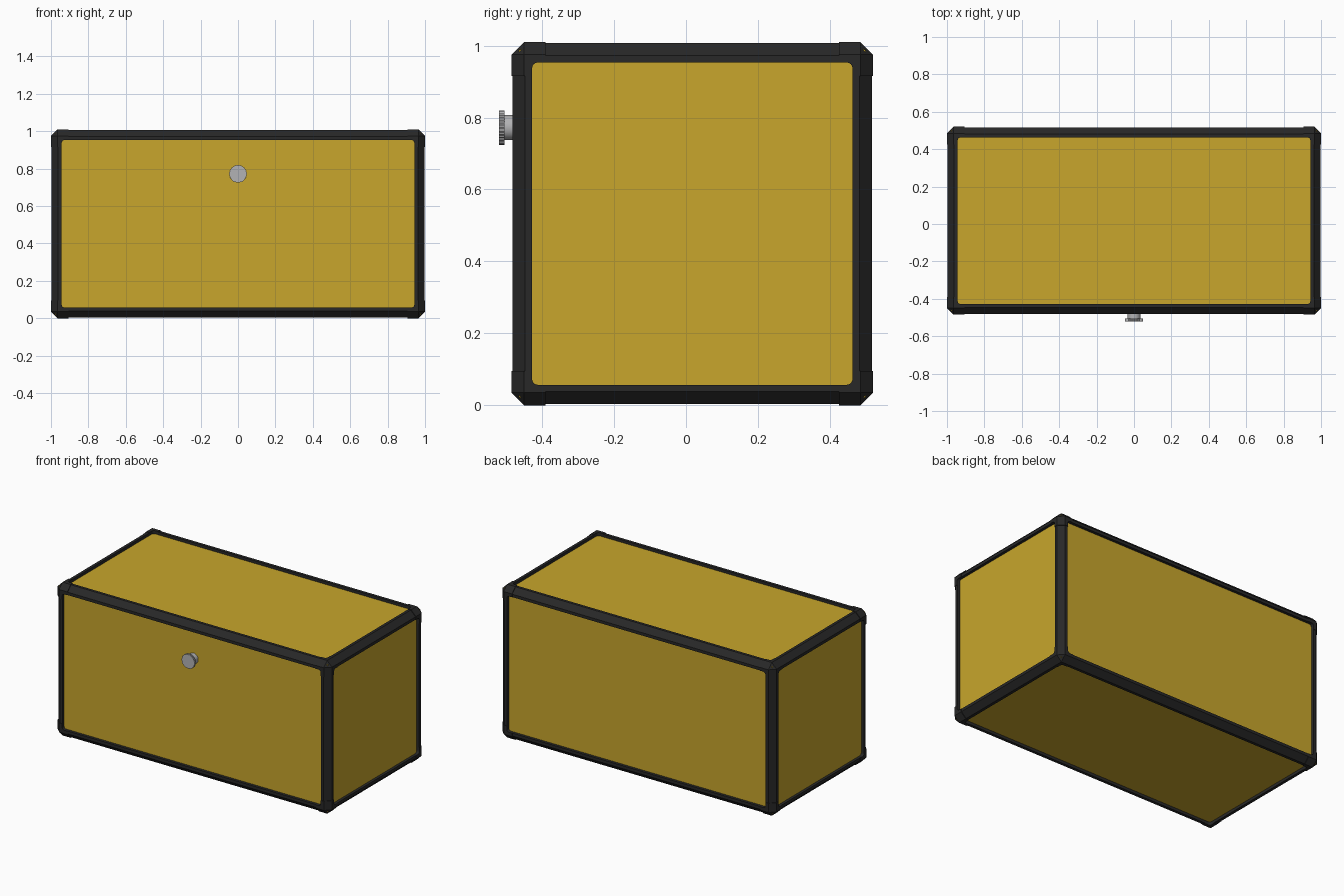
import bpy, bmesh, math
from mathutils import Matrix, Vector

cube = bpy.data.objects.get("Cube")
if cube:
    bpy.data.objects.remove(cube, do_unlink=True)

CENTRE = Vector((0, 0.0175, 0.505))
HALF = Vector((1.0, 0.5025, 0.505))
CHAMFER, RAIL, CORNER = 0.035, 0.057, 0.095


def material(name, colour):
    m = bpy.data.materials.new(name)
    m.use_nodes = True
    m.diffuse_color = (*colour, 1)
    m.node_tree.nodes["Principled BSDF"].inputs["Base Color"].default_value = (*colour, 1)
    return m


yellow = material("mustard panel", (0.578, 0.381, 0.025))
black = material("black trim", (0.021, 0.021, 0.021))
steel = material("grey metal", (0.45, 0.45, 0.46))


def finish(bm, name, mat):
    bmesh.ops.recalc_face_normals(bm, faces=bm.faces)
    mesh = bpy.data.meshes.new(name)
    bm.to_mesh(mesh)
    bm.free()
    mesh.materials.append(mat)
    obj = bpy.data.objects.new(name, mesh)
    bpy.context.collection.objects.link(obj)
    return obj


def box(name, half, mat, bevel=0, axis=None, segments=1):
    """Box about the case centre; bevels all edges or those along one axis."""
    bm = bmesh.new()
    bmesh.ops.create_cube(bm, size=2)
    bmesh.ops.scale(bm, vec=half, verts=bm.verts)
    if bevel:
        edges = [e for e in bm.edges if axis is None
                 or abs((e.verts[0].co - e.verts[1].co)[axis]) > 0.01]
        bmesh.ops.bevel(bm, geom=edges, offset=bevel, segments=segments,
                        profile=0.5, affect='EDGES')
    bmesh.ops.translate(bm, vec=CENTRE, verts=bm.verts)
    return finish(bm, name, mat)


def cut(obj, cutter):
    mod = obj.modifiers.new("cut", 'BOOLEAN')
    mod.operation, mod.solver, mod.object = 'DIFFERENCE', 'EXACT', cutter
    bpy.context.view_layer.objects.active = obj
    bpy.ops.object.modifier_apply(modifier=mod.name)
    bpy.data.objects.remove(cutter, do_unlink=True)


def skeleton(name, inset):
    """Chamfered block with a rounded opening through each axis."""
    frame = box(name, HALF - Vector((inset,) * 3), black, CHAMFER)
    for axis in range(3):
        half = HALF - Vector((RAIL,) * 3)
        half[axis] = 2
        cut(frame, box("opening_cutter", half, black, 0.016, axis, 4))
    return frame


# Edge rails, set slightly in from the corner caps
skeleton("edge_rails", 0.003)

# Corner caps: the same frame with the middle of every edge removed
caps = skeleton("corner_caps", 0)
for axis in range(3):
    half = Vector((2, 2, 2))
    half[axis] = HALF[axis] - CORNER
    cut(caps, box("middle_cutter", half, black))

# Recessed panels as one core
box("panels", HALF - Vector((0.021,) * 3), yellow)


def disc(name, radius, y0, y1, segments, groove=0):
    """Cylinder along y at the knob position, optionally knurled."""
    bm = bmesh.new()
    bmesh.ops.create_cone(bm, cap_ends=True, segments=segments, radius1=radius,
                          radius2=radius, depth=y1 - y0)
    for v in bm.verts:
        step = round(math.atan2(v.co.y, v.co.x) / math.tau * segments)
        if groove and step % 2:
            v.co.xy *= 1 - groove
    bmesh.ops.transform(bm, verts=bm.verts, matrix=Matrix.Translation(
        (0, (y0 + y1) / 2, 0.772)) @ Matrix.Rotation(math.pi / 2, 4, 'X'))
    return finish(bm, name, steel)


# Knob: smooth stem and knurled head
stem = disc("knob_stem", 0.035, -0.506, -0.46, 32)
disc("knob_head", 0.048, -0.52, -0.505, 64, 0.05)
bpy.ops.object.select_all(action='DESELECT')
stem.select_set(True)
bpy.context.view_layer.objects.active = stem
bpy.ops.object.shade_smooth_by_angle()
